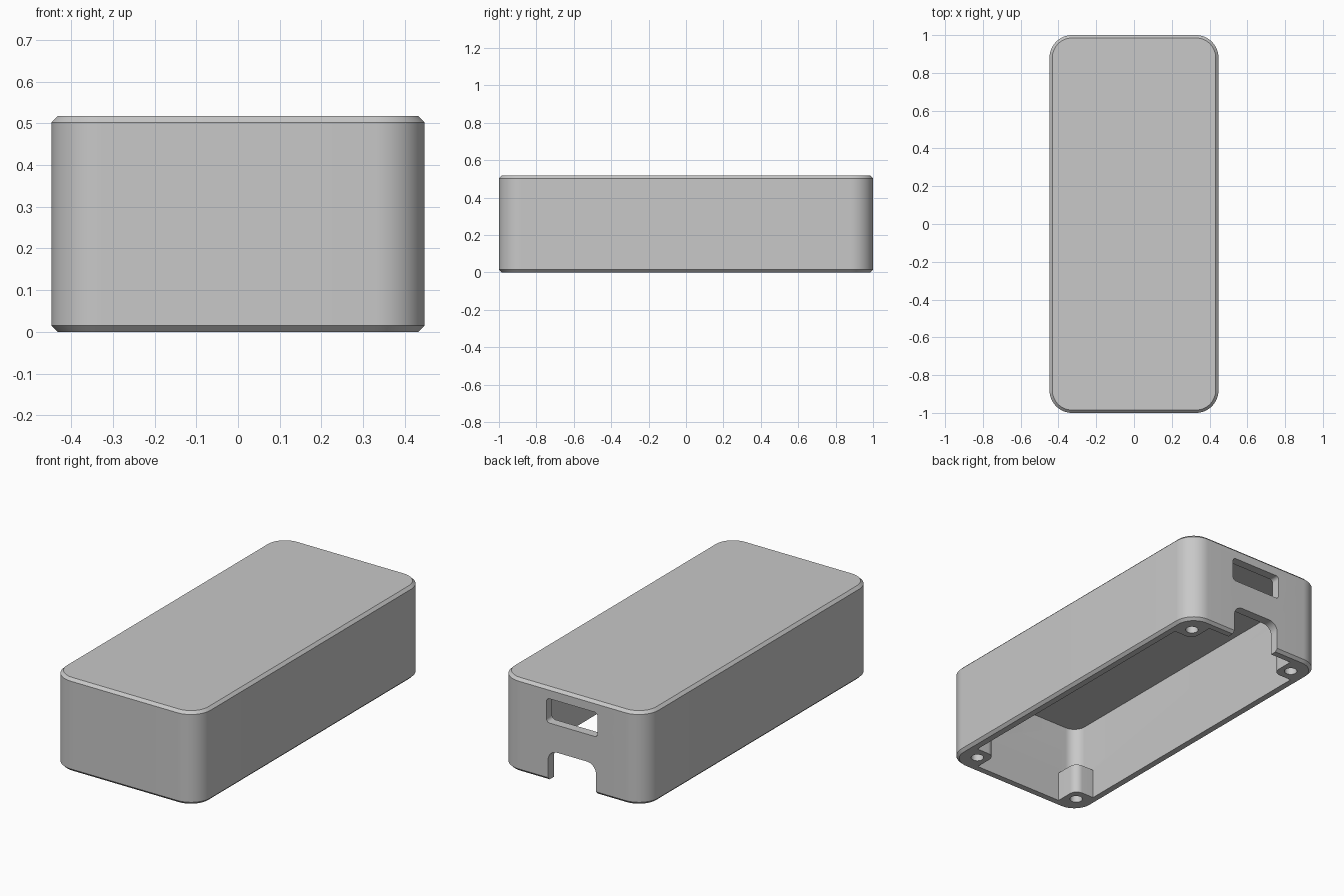
import bpy, bmesh, math
from mathutils import Matrix

cube = bpy.data.objects.get("Cube")
if cube:
    bpy.data.objects.remove(cube, do_unlink=True)

WIDTH, LENGTH, HEIGHT = 0.895, 2.0, 0.517
WALL, RADIUS, CHAMFER = 0.05, 0.12, 0.015
CEILING = 0.46

grey = bpy.data.materials.new("light grey plastic")
grey.use_nodes = True
grey.diffuse_color = (0.58, 0.58, 0.58, 1)
grey.node_tree.nodes["Principled BSDF"].inputs["Base Color"].default_value = grey.diffuse_color


def rounded_prism(name, w, d, r, levels, steps=12, matrix=Matrix()):
    """Stack of rounded rectangles; levels are (height, inset) pairs."""
    bm = bmesh.new()
    rings = []
    for z, inset in levels:
        ring = []
        for k, (sx, sy) in enumerate([(1, 1), (-1, 1), (-1, -1), (1, -1)]):
            for i in range(steps + 1):
                a = math.pi / 2 * (k + i / steps)
                x = sx * (w / 2 - r) + (r - inset) * math.cos(a)
                y = sy * (d / 2 - r) + (r - inset) * math.sin(a)
                ring.append(bm.verts.new((x, y, z)))
        rings.append(ring)
    n = len(rings[0])
    for low, high in zip(rings, rings[1:]):
        for i in range(n):
            j = (i + 1) % n
            bm.faces.new((low[i], low[j], high[j], high[i]))
    bm.faces.new(rings[0][::-1])
    bm.faces.new(rings[-1])
    bm.transform(matrix)
    bmesh.ops.recalc_face_normals(bm, faces=bm.faces)
    mesh = bpy.data.meshes.new(name)
    bm.to_mesh(mesh)
    bm.free()
    mesh.materials.append(grey)
    obj = bpy.data.objects.new(name, mesh)
    bpy.context.collection.objects.link(obj)
    return obj


def cut(target, cutter):
    """Subtract the cutter from the target and delete it."""
    mod = target.modifiers.new("cut", "BOOLEAN")
    mod.operation = "DIFFERENCE"
    mod.solver = "EXACT"
    mod.object = cutter
    bpy.context.view_layer.objects.active = target
    bpy.ops.object.modifier_apply(modifier=mod.name)
    bpy.data.objects.remove(cutter, do_unlink=True)


corners = [(sx, sy) for sx in (-1, 1) for sy in (-1, 1)]

# Outer shell with chamfered top and bottom rims
case = rounded_prism("enclosure_shell", WIDTH, LENGTH, RADIUS,
                     [(0, CHAMFER), (CHAMFER, 0), (HEIGHT - CHAMFER, 0), (HEIGHT, CHAMFER)], 16)

# Cavity open at the bottom, leaving a screw post in each corner
cavity = rounded_prism("cavity_cutter", WIDTH - 2 * WALL, LENGTH - 2 * WALL,
                       RADIUS - WALL, [(-0.1, 0), (CEILING, 0)], 16)
for sx, sy in corners:
    place = Matrix.Translation((sx * 0.378, sy * 0.91, 0))
    cut(cavity, rounded_prism("post_cutter", 0.2, 0.2, 0.045,
                              [(-0.2, 0), (0.167, 0)], 10, place))
cut(case, cavity)

# Blind screw holes
for sx, sy in corners:
    place = Matrix.Translation((sx * 0.34, sy * 0.88, 0))
    cut(case, rounded_prism("hole_cutter", 0.066, 0.066, 0.0329,
                            [(-0.1, 0), (0.13, 0)], 8, place))

# Port window and cable notch through the back wall
for name, w, low, high, r in (("window", 0.314, 0.32, 0.455, 0.02),
                              ("notch", 0.294, -0.2, 0.168, 0.055)):
    place = Matrix.Translation((0, 1, (low + high) / 2)) @ Matrix.Rotation(math.pi / 2, 4, "X")
    cut(case, rounded_prism(name + "_cutter", w, high - low, r,
                            [(-0.1, 0), (0.1, 0)], 8, place))

# Smooth rounded walls, crisp chamfers and rims
bpy.ops.object.select_all(action="DESELECT")
case.select_set(True)
bpy.context.view_layer.objects.active = case
bpy.ops.object.shade_smooth_by_angle(angle=math.radians(30))
